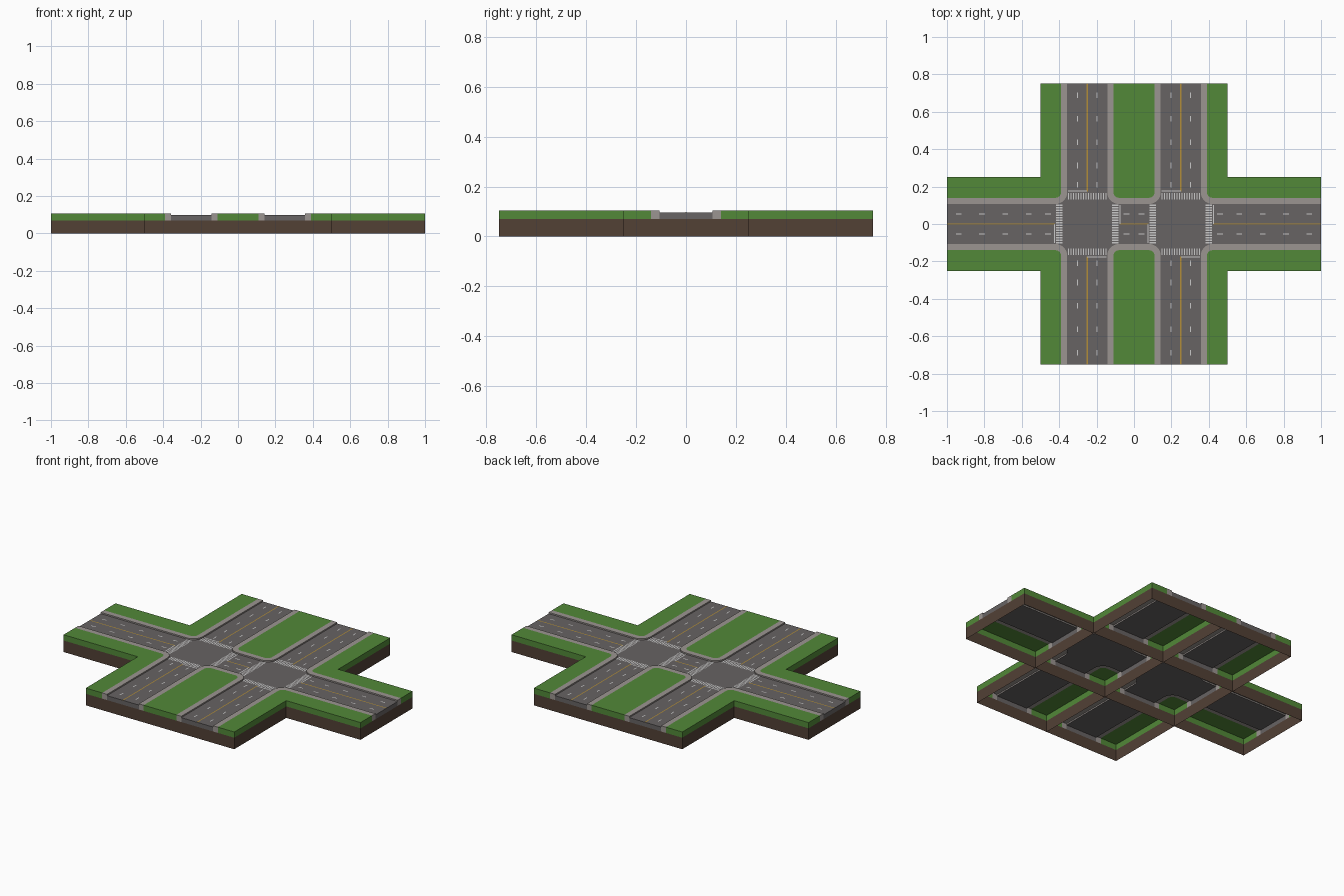
import bpy, bmesh
from math import sin, cos, pi

if "Cube" in bpy.data.objects:
    bpy.data.objects.remove(bpy.data.objects["Cube"])

H = 0.25                      # half tile
BASE, ROAD, TOP = 0.07, 0.097, 0.105
RW, CW, FC = 0.107, 0.14, 0.17   # road half width, curb outer edge, corner centre


def mat(name, r, g, b):
    m = bpy.data.materials.new(name)
    m.diffuse_color = (r, g, b, 1)
    m.use_nodes = True
    m.node_tree.nodes["Principled BSDF"].inputs["Base Color"].default_value = m.diffuse_color
    return m


EARTH = mat("earth", 0.085, 0.052, 0.036)
GRASS = mat("grass", 0.085, 0.25, 0.04)
CURB = mat("curb", 0.33, 0.30, 0.285)
ASPHALT = mat("asphalt", 0.135, 0.125, 0.125)
WHITE = mat("white_paint", 0.65, 0.65, 0.63)
YELLOW = mat("yellow_paint", 0.45, 0.27, 0.04)


def rot(pts, k):
    for _ in range(k):
        pts = [(-y, x) for x, y in pts]
    return pts


def rect(x0, y0, x1, y1):
    return [(x0, y0), (x1, y0), (x1, y1), (x0, y1)]


def on_border(a, b):
    return any(abs(a[i] - b[i]) < 1e-5 and abs(abs(a[i]) - H) < 1e-5 for i in (0, 1))


def sheet(name, material, outlines, z, lip=(), z_border=BASE, cap=True):
    """Flat sheets with a skirt on the tile border and a step along the lip."""
    bm = bmesh.new()
    for pts in outlines:
        area = sum(a[0] * b[1] - b[0] * a[1] for a, b in zip(pts, pts[1:] + pts[:1]))
        if area < 0:
            pts = pts[::-1]
        top = [bm.verts.new((x, y, z)) for x, y in pts]
        if cap:
            bm.faces.new(top)
        n = len(pts)
        for i in range(n):
            j = (i + 1) % n
            a, b = pts[i], pts[j]
            if on_border(a, b):
                low = z_border
            elif a in lip and b in lip:
                low = ROAD
            else:
                continue
            bm.faces.new([bm.verts.new((*a, low)), bm.verts.new((*b, low)), top[j], top[i]])
    me = bpy.data.meshes.new(name)
    bm.to_mesh(me)
    bm.free()
    me.materials.append(material)
    return me


def paint(name, material, outlines):
    return sheet(name, material, outlines, ROAD + 0.0008, z_border=ROAD)


# Earth walls, open underneath
earth = sheet("earth_base", EARTH, [rect(-H, -H, H, H)], BASE, z_border=0, cap=False)

# Straight road tile, running along x
dashes = [rect(x - 0.015, y - 0.003, x + 0.015, y + 0.003)
          for x in (-0.1875, -0.0625, 0.0625, 0.1875) for y in (-0.053, 0.053)]
lips = [(x, y) for x in (-H, H) for y in (-RW, RW)]
straight = [
    earth,
    sheet("verge", GRASS, [rect(-H, CW, H, H), rect(-H, -H, H, -CW)], TOP),
    sheet("curb", CURB, [rect(-H, RW, H, CW), rect(-H, -CW, H, -RW)], TOP, lips),
    sheet("road", ASPHALT, [rect(-H, -RW, H, RW)], ROAD),
    paint("lane_dashes", WHITE, dashes),
    paint("centre_line", YELLOW, [rect(-H, -0.003, H, 0.003)]),
]


# Crossing tile: one rounded corner repeated four times
def corner(edge):
    r = FC - edge
    arc = [(FC + r * cos(pi + t * pi / 16), FC + r * sin(pi + t * pi / 16)) for t in range(9)]
    return [(edge, H)] + arc + [(H, edge)]


inner, outer = corner(RW), corner(CW)
grass, curbs, road, white, yellow = [], [], [], [], []
for k in range(4):
    grass.append(rot(outer + [(H, H)], k))
    curbs.append(rot(inner + outer[::-1], k))
    road += rot(inner[::-1], k)
    # zebra stripes, stop line, lane dashes
    step = 2 * RW / 16
    for i in range(16):
        x = -RW + (i + 0.5) * step
        white.append(rot(rect(x - 0.0035, 0.132, x + 0.0035, 0.167), k))
    white.append(rot(rect(-0.102, 0.173, 0, 0.179), k))
    white += [rot(rect(x - 0.003, 0.195, x + 0.003, 0.225), k) for x in (-0.053, 0.053)]
    yellow.append(rot(rect(-0.003, 0.173, 0.003, H), k))
lips = [p for k in range(4) for p in rot(inner, k)]
crossing = [
    earth,
    sheet("crossing_verge", GRASS, grass, TOP),
    sheet("crossing_curb", CURB, curbs, TOP, lips),
    sheet("crossing_road", ASPHALT, [road], ROAD),
    paint("crosswalk_stripes", WHITE, white),
    paint("crossing_centre_line", YELLOW, yellow),
]


def place(meshes, x, y, turn=0):
    for me in meshes:
        ob = bpy.data.objects.new(me.name, me)
        ob.location = (x, y, 0)
        ob.rotation_euler.z = turn
        bpy.context.collection.objects.link(ob)


for sx in (-1, 1):
    place(straight, 0.75 * sx, 0)
    place(crossing, 0.25 * sx, 0)
    for sy in (-1, 1):
        place(straight, 0.25 * sx, 0.5 * sy, pi / 2)
